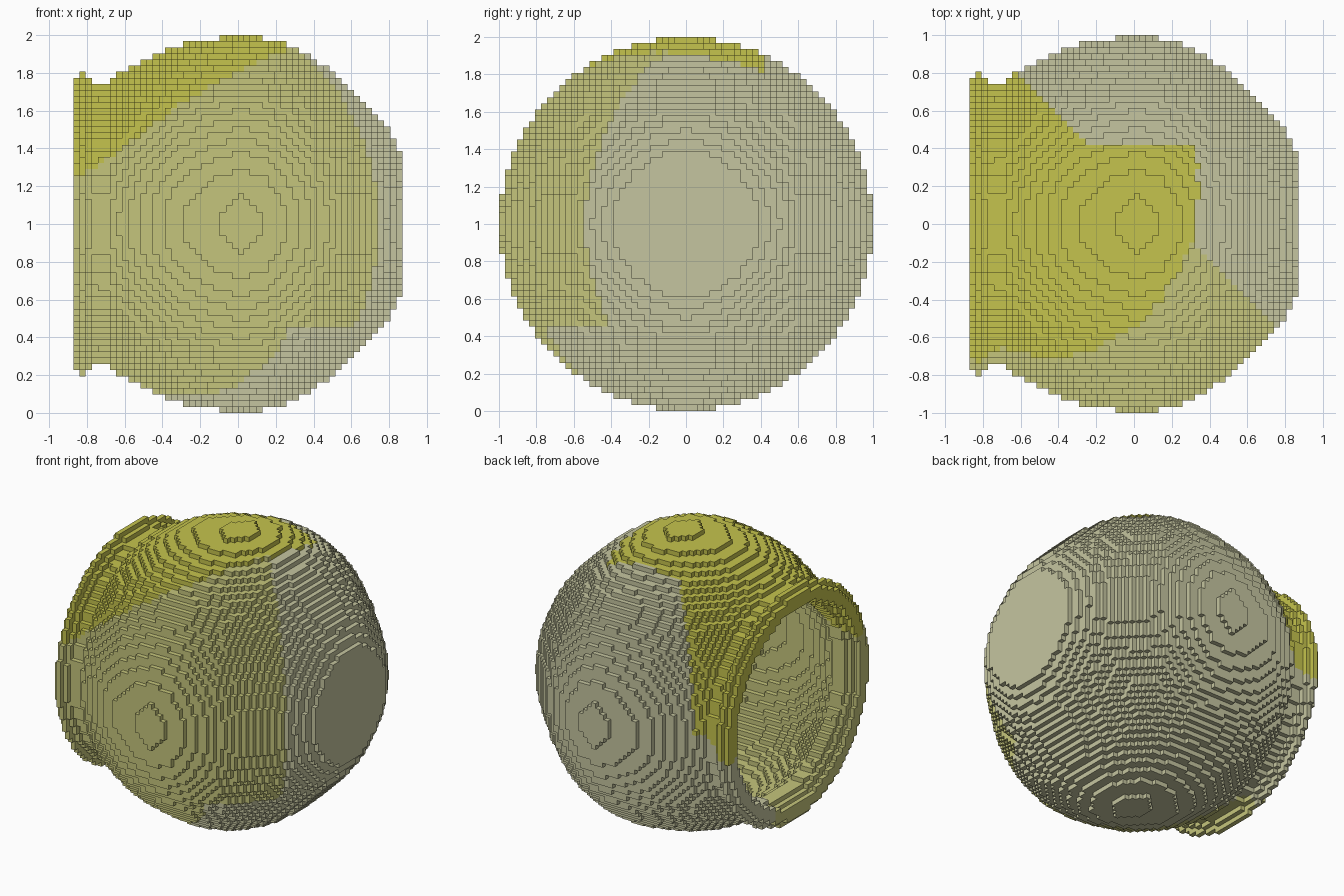
import bpy
from math import hypot

cube = bpy.data.objects.get("Cube")
if cube:
    bpy.data.objects.remove(cube)

# Block grid: the pot lies on its side, its round axis along x
ROWS, COLUMNS = 62, 54
SIZE = 2 / ROWS
WALL = 0.085
BASE_START = 0.79

# Outer profile as (x, radius), from the open rim to the flat base
PROFILE = [(-.855, .77), (-.823, .805), (-.79, .77), (-.758, .742), (-.69, .745),
           (-.64, .785), (-.56, .835), (-.46, .89), (-.38, .925), (-.28, .955),
           (-.113, .983), (-.08, .986), (.016, .997), (.113, .986), (.145, .983),
           (.25, .953), (.32, .922), (.39, .888), (.44, .85), (.52, .785),
           (.6, .71), (.7, .61), (.78, .52), (.855, .39)]


def radius_at(x):
    for (xa, ra), (xb, rb) in zip(PROFILE, PROFILE[1:]):
        if x <= xb:
            t = max(0, (x - xa) / (xb - xa))
            return ra + (rb - ra) * t
    return PROFILE[-1][1]


def make_material(name, color):
    mat = bpy.data.materials.new(name)
    mat.use_nodes = True
    mat.diffuse_color = color
    mat.node_tree.nodes["Principled BSDF"].inputs["Base Color"].default_value = color
    return mat


def center(cell):
    i, j, k = cell
    return ((i + .5 - COLUMNS / 2) * SIZE,
            (j + .5 - ROWS / 2) * SIZE,
            (k + .5 - ROWS / 2) * SIZE)


def glaze(x, y, z):
    """Material slot for a place on the pot: three broad glaze patches."""
    top_side = -.307 * x + .105 * y + .427 * z > .29
    if top_side and (y < .2 - .95 * x or y < .42):
        return 0
    front_side = x + y < .2 and y < .25
    underside = z < -.55 and y > -.5 - .9 * x
    return 1 if front_side and not underside else 2


# Fill the hollow wall and the closed base with blocks
filled = set()
for i in range(COLUMNS):
    x = center((i, 0, 0))[0]
    outer = radius_at(x)
    inner = outer - WALL if x < BASE_START else 0
    for j in range(ROWS):
        for k in range(ROWS):
            _, y, z = center((i, j, k))
            if inner <= hypot(y, z) <= outer:
                filled.add((i, j, k))

# Keep only the exposed block faces
verts, faces, slots, index = [], [], [], {}


def corner(point):
    if point not in index:
        index[point] = len(verts)
        i, j, k = point
        verts.append(((i - COLUMNS / 2) * SIZE, (j - ROWS / 2) * SIZE, k * SIZE))
    return index[point]


for cell in sorted(filled):
    slot = glaze(*center(cell))
    for axis in range(3):
        u, v = (axis + 1) % 3, (axis + 2) % 3
        for side in (0, 1):
            neighbour = list(cell)
            neighbour[axis] += 2 * side - 1
            if tuple(neighbour) in filled:
                continue
            loop = []
            for du, dv in ((0, 0), (1, 0), (1, 1), (0, 1)):
                point = list(cell)
                point[axis] += side
                point[u] += du
                point[v] += dv
                loop.append(corner(tuple(point)))
            faces.append(loop if side else loop[::-1])
            slots.append(slot)

mesh = bpy.data.meshes.new("block_pot")
mesh.from_pydata(verts, [], faces)
for name, color in (("bright_yellow", (.56, .55, .075, 1)),
                    ("pale_yellow", (.56, .56, .2, 1)),
                    ("warm_grey", (.56, .56, .35, 1))):
    mesh.materials.append(make_material(name, color))
mesh.polygons.foreach_set("material_index", slots)
mesh.update()

pot = bpy.data.objects.new("block_pot", mesh)
bpy.context.scene.collection.objects.link(pot)
